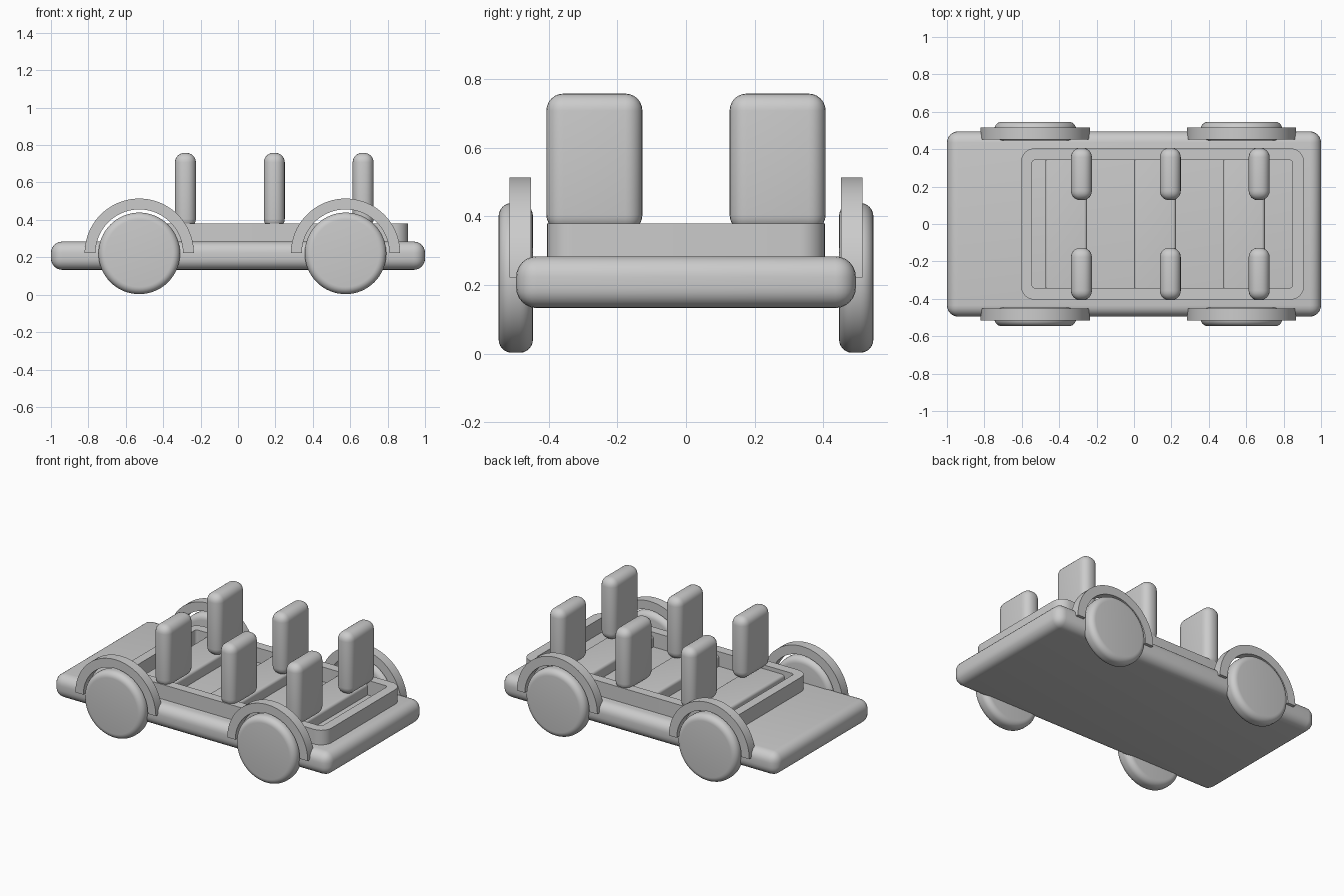
import bpy
import bmesh
from math import cos, sin, pi, radians

if "Cube" in bpy.data.objects:
    bpy.data.objects.remove(bpy.data.objects["Cube"], do_unlink=True)

grey = bpy.data.materials.new("plain grey")
grey.use_nodes = True
GREY = (0.6, 0.6, 0.6, 1)
grey.diffuse_color = GREY
grey.node_tree.nodes["Principled BSDF"].inputs["Base Color"].default_value = GREY


def finish(name, bm, bevel=0, segments=6):
    """Turn a bmesh into a shaded object, optionally with rounded edges."""
    bmesh.ops.recalc_face_normals(bm, faces=bm.faces)
    mesh = bpy.data.meshes.new(name)
    bm.to_mesh(mesh)
    bm.free()
    mesh.materials.append(grey)
    obj = bpy.data.objects.new(name, mesh)
    bpy.context.collection.objects.link(obj)
    if bevel:
        mod = obj.modifiers.new("rounded edges", "BEVEL")
        mod.width = bevel
        mod.segments = segments
        mod.limit_method = "ANGLE"
        mod.angle_limit = radians(40)
    bpy.ops.object.select_all(action="DESELECT")
    bpy.context.view_layer.objects.active = obj
    obj.select_set(True)
    if bevel:
        bpy.ops.object.modifier_apply(modifier="rounded edges")
    bpy.ops.object.shade_smooth_by_angle(angle=radians(35))
    return obj


def box(name, x, y, z, bevel):
    """Rounded box from (min, max) ranges."""
    bm = bmesh.new()
    bmesh.ops.create_cube(bm, size=1)
    for v in bm.verts:
        v.co = [lo + (c + 0.5) * (hi - lo) for c, (lo, hi) in zip(v.co, (x, y, z))]
    return finish(name, bm, bevel)


def band(name, outer, inner, offset, closed):
    """Solid band between two matching outlines, swept by offset."""
    bm = bmesh.new()
    a = [bm.verts.new(p) for p in outer]
    b = [bm.verts.new(p) for p in inner]
    n = len(a)
    for i in range(n if closed else n - 1):
        j = (i + 1) % n
        bm.faces.new((a[i], a[j], b[j], b[i]))
    result = bmesh.ops.extrude_face_region(bm, geom=bm.faces[:], use_keep_orig=True)
    moved = [g for g in result["geom"] if isinstance(g, bmesh.types.BMVert)]
    bmesh.ops.translate(bm, verts=moved, vec=offset)
    return finish(name, bm)


def rounded_rectangle(x0, x1, half_y, radius, z, steps=8):
    points = []
    corners = ((x1, 1, 1), (x0, -1, 1), (x0, -1, -1), (x1, 1, -1))
    for k, (x, sx, sy) in enumerate(corners):
        for i in range(steps + 1):
            a = (k + i / steps) * pi / 2
            points.append((x - sx * radius + radius * cos(a),
                           sy * (half_y - radius) + radius * sin(a), z))
    return points


def arch(cx, y, cz, radius, steps=40):
    return [(cx + radius * cos(pi * i / steps), y, cz + radius * sin(pi * i / steps))
            for i in range(steps + 1)]


# Chassis slab
box("chassis", (-1, 1), (-0.495, 0.495), (0.133, 0.284), 0.06)

# Low wall around the seating area
band("seating_wall",
     rounded_rectangle(-0.605, 0.91, 0.405, 0.075, 0.26),
     rounded_rectangle(-0.545, 0.847, 0.343, 0.018, 0.26),
     (0, 0, 0.12), True)

# Three benches, each with two backrests
for row, x in enumerate((-0.281, 0.194, 0.669), 1):
    box(f"bench_{row}", (x - 0.193, x + 0.031), (-0.36, 0.36), (0.24, 0.355), 0.018)
    for side, s in (("left", -1), ("right", 1)):
        y = s * 0.267
        box(f"backrest_{row}_{side}", (x - 0.056, x + 0.056),
            (y - 0.14, y + 0.14), (0.355, 0.758), 0.05)

# Wheels under arched fenders
for end, x in (("front", -0.528), ("rear", 0.575)):
    for side, s in (("left", -1), ("right", 1)):
        bm = bmesh.new()
        bmesh.ops.create_cone(bm, cap_ends=True, segments=64, radius1=0.218,
                              radius2=0.218, depth=0.1)
        for v in bm.verts:
            px, py, pz = v.co
            v.co = (x + px, s * 0.496 + pz, 0.221 + py)
        finish(f"wheel_{end}_{side}", bm, 0.038)
        band(f"fender_{end}_{side}",
             arch(x, s * 0.452, 0.222, 0.292), arch(x, s * 0.452, 0.222, 0.234),
             (0, s * 0.063, 0), False)
